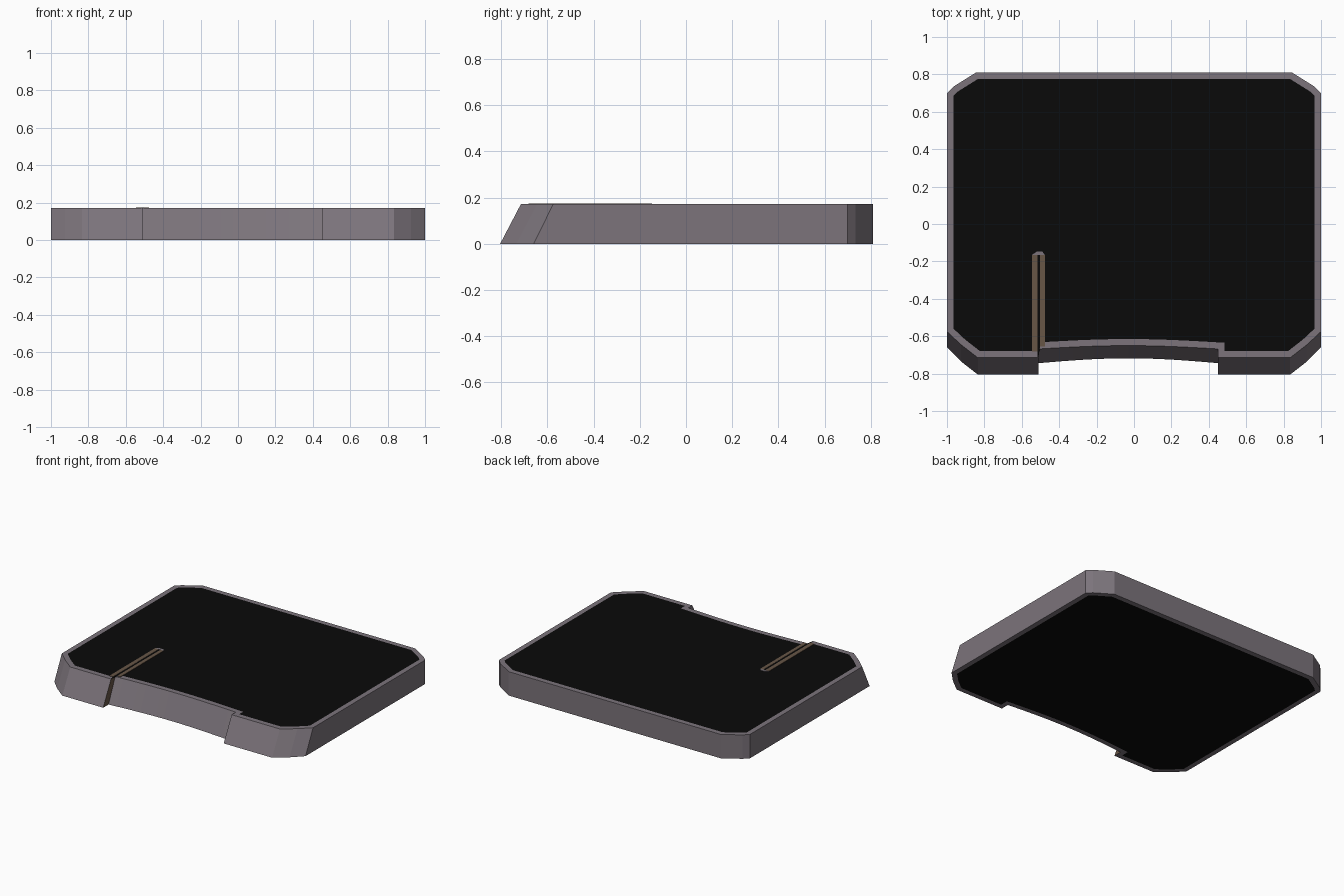
import bpy, bmesh, math

if "Cube" in bpy.data.objects:
    bpy.data.objects.remove(bpy.data.objects["Cube"])

H = 0.172


def material(name, rgb):
    m = bpy.data.materials.new(name)
    m.diffuse_color = (*rgb, 1)
    m.use_nodes = True
    m.node_tree.nodes["Principled BSDF"].inputs["Base Color"].default_value = m.diffuse_color
    return m


grey = material("warm_grey", (0.200, 0.174, 0.198))
black = material("black", (0.003, 0.003, 0.003))
brown = material("brown", (0.135, 0.092, 0.062))


def make_object(name, bm, mats):
    me = bpy.data.meshes.new(name)
    bmesh.ops.recalc_face_normals(bm, faces=bm.faces)
    bm.to_mesh(me)
    bm.free()
    for m in mats:
        me.materials.append(m)
    ob = bpy.data.objects.new(name, me)
    bpy.context.collection.objects.link(ob)
    return ob


# Outline points: x, y at the bottom, y at the top (the front leans back)
front_left = [(-1.0, -0.66, -0.575), (-0.925, -0.735, -0.645),
              (-0.835, -0.805, -0.715), (-0.51, -0.805, -0.715)]
front_right = [(-x, a, b) for x, a, b in reversed(front_left[:3])]
front_right.insert(0, (0.45, -0.805, -0.715))
recess = []
for i in range(17):
    t = i / 16
    k = math.sin(math.pi * t)
    recess.append((-0.51 + 0.96 * t, -0.744 + 0.026 * k, -0.668 + 0.018 * k))
back_right = [(1.0, 0.70, 0.70), (0.965, 0.735, 0.735), (0.845, 0.81, 0.81)]
back_left = [(-x, a, b) for x, a, b in reversed(back_right)]
outline = front_left + recess + front_right + back_right + back_left

# Slab with a grey rim around black top and bottom panels
bm = bmesh.new()
low = [bm.verts.new((x, a, 0)) for x, a, b in outline]
high = [bm.verts.new((x, b, H)) for x, a, b in outline]
n = len(outline)
for i in range(n):
    j = (i + 1) % n
    f = bm.faces.new((low[i], low[j], high[j], high[i]))
    if i == len(front_left) - 1:      # brown cut wall beside the slot
        f.material_index = 2
caps = [bm.faces.new(high), bm.faces.new(low[::-1])]
bm.normal_update()
for cap in caps:
    bmesh.ops.inset_region(bm, faces=[cap], thickness=0.035,
                           use_even_offset=True, use_boundary=True)
    cap.material_index = 1
make_object("slab", bm, [grey, black, brown])


# Slot edging on the top: two brown strips with a dark gap between
def plate(name, pts, mat, z0=H, z1=H + 0.003):
    bm = bmesh.new()
    f = bm.faces.new([bm.verts.new((x, y, z0)) for x, y in pts])
    r = bmesh.ops.extrude_face_region(bm, geom=[f])
    for v in r["geom"]:
        if isinstance(v, bmesh.types.BMVert):
            v.co.z = z1
    make_object(name, bm, [mat])


plate("slot_strip_left", [(-0.545, -0.683), (-0.516, -0.683),
                          (-0.516, -0.165), (-0.545, -0.165)], brown)
plate("slot_strip_right", [(-0.502, -0.655), (-0.477, -0.655),
                           (-0.477, -0.165), (-0.502, -0.165)], brown)
plate("slot_end", [(-0.545, -0.165), (-0.477, -0.165), (-0.490, -0.148),
                   (-0.520, -0.148)], grey)
plate("slot_gap", [(-0.516, -0.71), (-0.511, -0.71), (-0.502, -0.655),
                   (-0.502, -0.165), (-0.516, -0.165)], black, H, H + 0.001)
